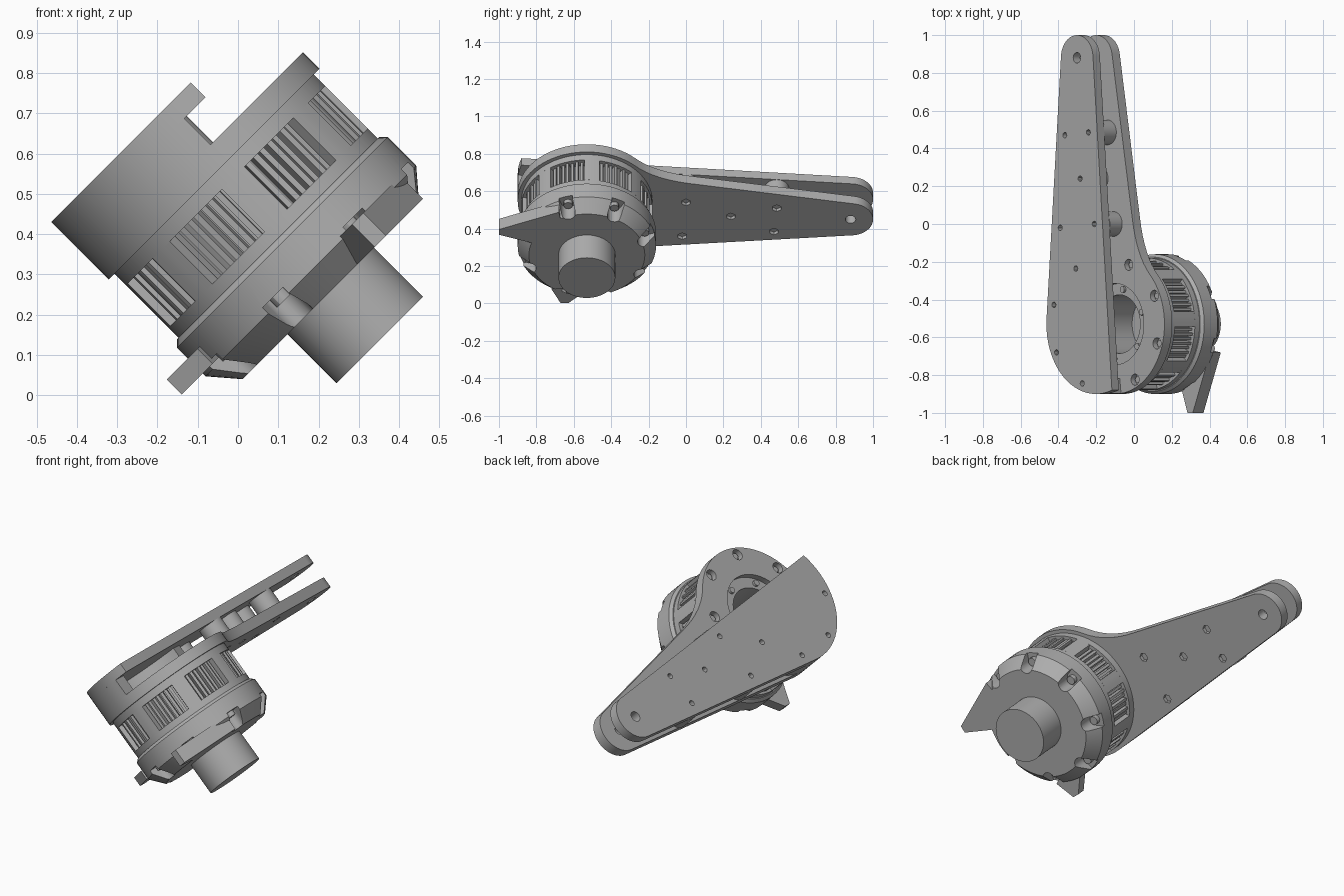
import bpy, bmesh
from math import cos, sin, radians, pi
from mathutils import Matrix, Vector

cube = bpy.data.objects.get("Cube")
if cube:
    bpy.data.objects.remove(cube, do_unlink=True)

# Parts are built with the drive axis along z, then tilted about y
TILT = Matrix.Rotation(radians(-45), 4, 'Y')
HUB = (0.346, -0.53)
END = (0.205, 0.88)
HUB_R, END_R = 0.37, 0.12
BOLT_ANGLES = [-18 + 45 * k for k in range(8)]
ARM_BOLTS = [(0.334, 0), (0.079, -0.02), (0.228, 0.24), (0.114, 0.47), (0.29, 0.485)]

grey = bpy.data.materials.new("metal grey")
grey.use_nodes = True
grey.diffuse_color = (0.42, 0.42, 0.42, 1)
grey.node_tree.nodes["Principled BSDF"].inputs["Base Color"].default_value = grey.diffuse_color


def polar(r, a, c=HUB):
    return (c[0] + r * cos(radians(a)), c[1] + r * sin(radians(a)))


def arc(r, a0, a1, c=HUB, step=5):
    n = max(1, round(abs(a1 - a0) / step))
    return [polar(r, a0 + (a1 - a0) * i / n, c) for i in range(n + 1)]


def prism(bm, pts, w0, w1):
    low = [bm.verts.new((x, y, w0)) for x, y in pts]
    high = [bm.verts.new((x, y, w1)) for x, y in pts]
    bm.faces.new(low[::-1])
    bm.faces.new(high)
    for i in range(len(pts)):
        j = (i + 1) % len(pts)
        bm.faces.new((low[i], low[j], high[j], high[i]))


def disc(bm, c, r, w0, w1, sides=20):
    prism(bm, [polar(r, 360 * i / sides, c) for i in range(sides)], w0, w1)


def sector(bm, r0, r1, a0, a1, w0, w1):
    prism(bm, arc(r1, a0, a1) + arc(r0, a1, a0), w0, w1)


def lathe(bm, profile, closed=False):
    # Revolve a radius and height profile around the hub axis
    vs = [bm.verts.new((HUB[0] + r, HUB[1], w)) for r, w in profile]
    es = [bm.edges.new(p) for p in zip(vs, vs[1:])]
    if closed:
        es.append(bm.edges.new((vs[-1], vs[0])))
    bmesh.ops.spin(bm, geom=vs + es, cent=(HUB[0], HUB[1], 0), axis=(0, 0, 1),
                   angle=2 * pi, steps=72, use_duplicate=False)
    bmesh.ops.remove_doubles(bm, verts=bm.verts, dist=1e-5)


def ring(bm, r0, r1, w0, w1):
    lathe(bm, [(r0, w0), (r1, w0), (r1, w1), (r0, w1)], True)


def to_object(name, bm):
    bmesh.ops.recalc_face_normals(bm, faces=bm.faces)
    mesh = bpy.data.meshes.new(name)
    bm.to_mesh(mesh)
    bm.free()
    ob = bpy.data.objects.new(name, mesh)
    bpy.context.collection.objects.link(ob)
    return ob


def finish(name, bm, cuts=None):
    ob = to_object(name, bm)
    if cuts:
        cutter = to_object(name + "_cutter", cuts)
        cutter.hide_render = True
        mod = ob.modifiers.new("cut", 'BOOLEAN')
        mod.operation, mod.solver, mod.object = 'DIFFERENCE', 'EXACT', cutter
        graph = bpy.context.evaluated_depsgraph_get()
        baked = bpy.data.meshes.new_from_object(ob.evaluated_get(graph))
        ob.modifiers.clear()
        ob.data = baked
        bpy.data.objects.remove(cutter, do_unlink=True)
    ob.data.transform(TILT)
    ob.data.materials.clear()
    ob.data.materials.append(grey)
    bpy.ops.object.select_all(action='DESELECT')
    ob.select_set(True)
    bpy.context.view_layer.objects.active = ob
    bpy.ops.object.shade_smooth_by_angle(angle=radians(30))
    return ob


# Inner arm plate: round hub, fillet and tapered arm with bolt pockets
bm, cuts = bmesh.new(), bmesh.new()
p0, p1, p2 = Vector(polar(HUB_R, 45)), Vector((0.508, -0.168)), Vector((0.475, 0.03))
fillet = [tuple(p0 * (1 - t) ** 2 + p1 * 2 * t * (1 - t) + p2 * t * t)
          for t in [i / 8 for i in range(1, 9)]]
prism(bm, arc(END_R, 9.8, 175.6, END) + arc(HUB_R, 175.6, 405) + fillet, 0.43, 0.488)
disc(cuts, HUB, 0.215, 0.4, 0.5, 72)
disc(cuts, END, 0.028, 0.4, 0.5)
for c in ARM_BOLTS:
    disc(cuts, c, 0.025, 0.4, 0.45, 6)
for a in BOLT_ANGLES[:3] + BOLT_ANGLES[-1:]:
    disc(cuts, polar(0.33, a), 0.03, 0.455, 0.5)
finish("inner_arm_plate", bm, cuts)

# Outer arm plate: hub arc trimmed by a straight edge
bm, cuts = bmesh.new(), bmesh.new()
prism(bm, arc(END_R, 5, 175.6, END) + arc(HUB_R, 175.6, 289), 0.58, 0.632)
disc(cuts, END, 0.028, 0.5, 0.7)
for c in ARM_BOLTS + [polar(0.33, a) for a in (117, 162, 207, 252)]:
    disc(cuts, c, 0.015, 0.605, 0.7, 12)
finish("outer_arm_plate", bm, cuts)

# Curved wall and round standoffs between the plates
bm = bmesh.new()
sector(bm, 0.29, HUB_R, 107, 277, 0.488, 0.58)
finish("spacer_wall", bm)
bm = bmesh.new()
for c in ARM_BOLTS:
    disc(bm, c, 0.066, 0.488, 0.58, 32)
finish("arm_standoffs", bm)

# Hub screw heads in the plate pockets
bm = bmesh.new()
for a in BOLT_ANGLES[:3] + BOLT_ANGLES[-1:]:
    disc(bm, polar(0.33, a), 0.018, 0.45, 0.47, 6)
finish("hub_screws", bm)

# Recessed flange around the bore, with small screws
bm = bmesh.new()
ring(bm, 0.155, 0.215, 0.4, 0.455)
finish("bore_flange", bm)
bm = bmesh.new()
for k in range(6):
    disc(bm, polar(0.186, 60 * k + 20), 0.017, 0.45, 0.468, 12)
finish("flange_screws", bm)

# Motor casing: two bands joined by posts, leaving eight windows
bm = bmesh.new()
ring(bm, 0.3, 0.35, 0.39, 0.43)
ring(bm, 0.3, 0.35, 0.2, 0.24)
for a in BOLT_ANGLES:
    sector(bm, 0.3, 0.35, a + 16, a + 29, 0.24, 0.39)
finish("motor_casing", bm)

# Stator seen through the windows
bm = bmesh.new()
ring(bm, 0.155, 0.305, 0.2, 0.42)
finish("stator_core", bm)
bm = bmesh.new()
for a in BOLT_ANGLES:
    for k in range(-3, 4):
        sector(bm, 0.3, 0.338 - 0.008 * (k % 2), a + 4.4 * k - 1.3, a + 4.4 * k + 1.3, 0.235, 0.395)
finish("stator_teeth", bm)

# Lower housing: tapered cover with open screw slots
bm, cuts = bmesh.new(), bmesh.new()
lathe(bm, [(0, 0.02), (0.31, 0.02), (0.37, 0.09), (0.37, 0.19), (0.355, 0.205), (0, 0.205)])
for a in BOLT_ANGLES:
    c = polar(0.325, a)
    slot = arc(0.038, a + 90, a + 270, c, 15)
    out = Vector((cos(radians(a)), sin(radians(a)))) * 0.1
    slot += [tuple(Vector(slot[-1]) + out), tuple(Vector(slot[0]) + out)]
    prism(cuts, slot, 0, 0.11)
finish("lower_housing", bm, cuts)
bm = bmesh.new()
for a in BOLT_ANGLES:
    disc(bm, polar(0.325, a), 0.024, 0.085, 0.115, 12)
finish("housing_screws", bm)

# Output shaft
bm = bmesh.new()
disc(bm, HUB, 0.152, -0.152, 0.03, 64)
finish("output_shaft", bm)

# Two pointed tabs on the housing rim
bm = bmesh.new()
prism(bm, [(0.5, -1), (0.54, -1), (0.67, -0.68), (0.5, -0.65), (0.44, -0.83)], 0.02, 0.1)
finish("front_tab", bm)
bm = bmesh.new()
prism(bm, [(-0.098, -0.67), (-0.098, -0.63), (0.0, -0.53), (0.06, -0.6), (0.01, -0.72)], 0.1, 0.153)
finish("lower_tab", bm)
